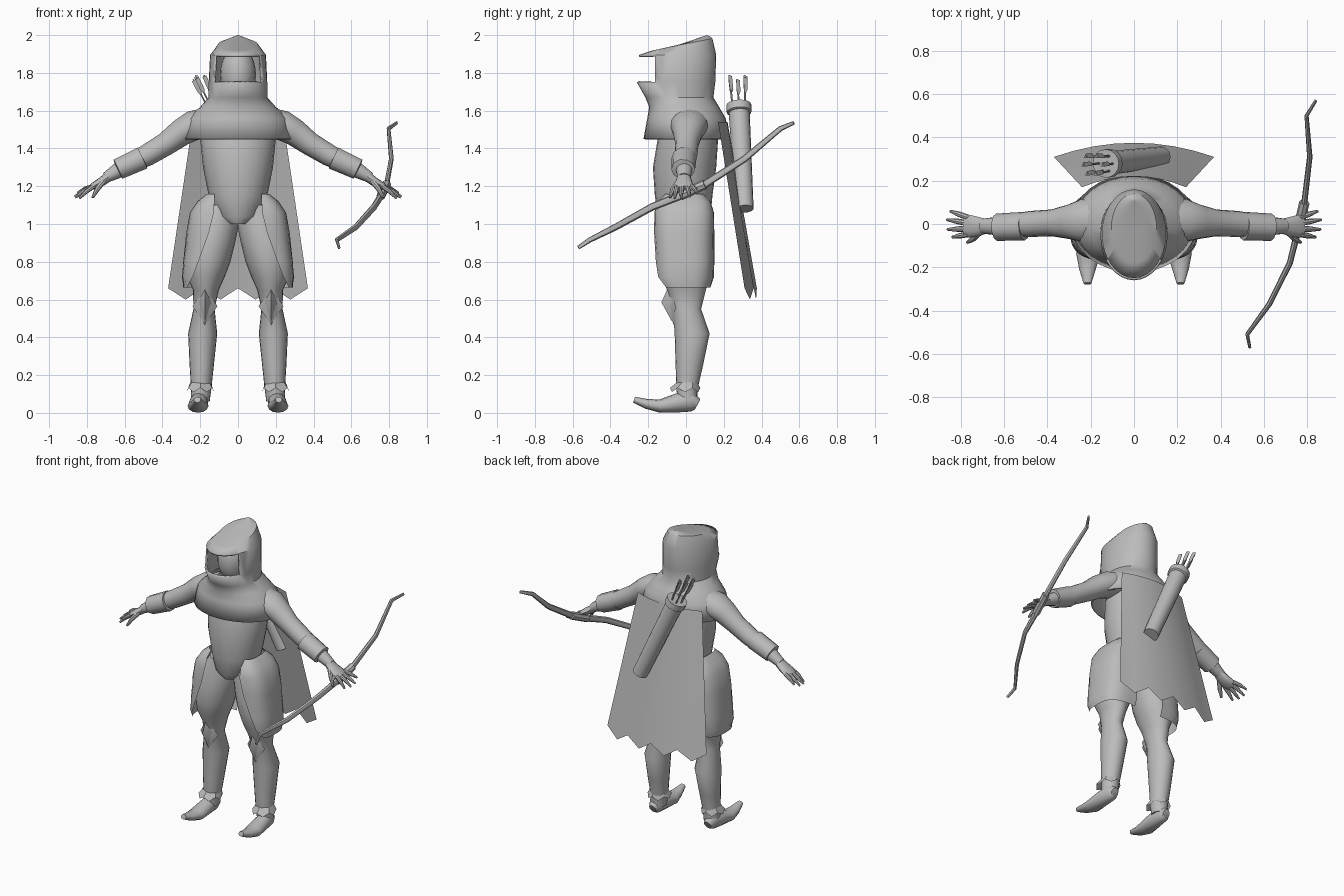
import bpy, bmesh, math
from mathutils import Vector

old = bpy.data.objects.get("Cube")
if old:
    bpy.data.objects.remove(old, do_unlink=True)

grey = bpy.data.materials.new("plain_grey")
grey.use_nodes = True
grey.diffuse_color = (0.5, 0.5, 0.5, 1)
grey.node_tree.nodes["Principled BSDF"].inputs["Base Color"].default_value = (0.5, 0.5, 0.5, 1)
parts = []


def finish(name, bm, fix=True):
    if fix:
        bmesh.ops.recalc_face_normals(bm, faces=bm.faces)
    mesh = bpy.data.meshes.new(name)
    bm.to_mesh(mesh)
    bm.free()
    mesh.materials.append(grey)
    ob = bpy.data.objects.new(name, mesh)
    bpy.context.collection.objects.link(ob)
    parts.append(ob)
    return ob


def skin(rings, closed=True, caps=True):
    """Join rings of points into a surface."""
    bm = bmesh.new()
    rows = [[bm.verts.new(p) for p in ring] for ring in rings]
    n = len(rows[0])
    for a, b in zip(rows, rows[1:]):
        for i in range(n if closed else n - 1):
            j = (i + 1) % n
            bm.faces.new((a[i], a[j], b[j], b[i]))
    if caps and closed:
        bm.faces.new(rows[0][::-1])
        bm.faces.new(rows[-1])
    return bm


def ellipse(cx, front, back, z, rx, n=24, tilt=0):
    """Level ring between two depths; tilt raises its back."""
    cy, ry = (front + back) / 2, (back - front) / 2
    turn = [2 * math.pi * i / n for i in range(n)]
    return [Vector((cx + rx * math.cos(t), cy + ry * math.sin(t), z + tilt * ry * math.sin(t))) for t in turn]


def tube(name, path, side=1, hint=(0, 1, 0), n=12):
    """Rod through (x, y, z, half width along hint, half height)."""
    pts = [Vector((p[0] * side, p[1], p[2])) for p in path]
    rings = []
    for i, p in enumerate(pts):
        d = (pts[min(i + 1, len(pts) - 1)] - pts[max(i - 1, 0)]).normalized()
        h = Vector(hint)
        u = (h - d * h.dot(d)).normalized()
        v = d.cross(u)
        turn = [2 * math.pi * k / n for k in range(n)]
        rings.append([p + u * path[i][3] * math.cos(t) + v * path[i][4] * math.sin(t) for t in turn])
    return finish(name, skin(rings))


# Hood and cowl: (front, back, z, half width, tilt)
hood_rings = [(-.225, .23, 1.45, .29, 0), (-.205, .21, 1.56, .265, 0), (-.195, .175, 1.62, .2, 0),
              (-.215, .145, 1.67, .155, 0), (-.26, .155, 1.75, .155, 0), (-.25, .16, 1.895, .148, 0),
              (-.18, .14, 1.95, .105, .2), (-.05, .125, 1.97, .05, .28), (.1, .112, 1.998, .006, .3)]
bm = skin([ellipse(0, f, b, z, rx, 32, t) for f, b, z, rx, t in hood_rings], caps=False)
bm.faces.new([v for v in bm.verts][-32:])
visor = [f for f in bm.faces if 1.75 < f.calc_center_median().z < 1.895]
geom = set(visor)
for f in visor:
    geom.update(f.verts, f.edges)
bmesh.ops.bisect_plane(bm, geom=list(geom), plane_co=(0, -.165, 0), plane_no=(0, 1, 0))
hole = [f for f in bm.faces if 1.75 < f.calc_center_median().z < 1.895 and f.calc_center_median().y < -.165]
bmesh.ops.delete(bm, geom=hole, context='FACES')
hood = finish("hood_and_cowl", bm)
shell = hood.modifiers.new("thickness", 'SOLIDIFY')
shell.thickness = .012

# Head inside the hood
bm = bmesh.new()
bmesh.ops.create_uvsphere(bm, u_segments=20, v_segments=14, radius=1)
bmesh.ops.scale(bm, vec=(.095, .11, .15), verts=bm.verts)
bmesh.ops.translate(bm, vec=(0, -.045, 1.79), verts=bm.verts)
finish("head", bm)

# Torso: (front, back, z, half width)
torso = [(-.08, .1, 1.62, .09), (-.12, .15, 1.54, .19), (-.15, .17, 1.45, .2), (-.175, .16, 1.3, .185),
         (-.165, .14, 1.15, .155), (-.15, .13, 1.04, .13), (-.13, .11, 1.0, .06)]
finish("torso", skin([ellipse(0, f, b, z, rx) for f, b, z, rx in torso]))

# Cape with a ragged hem
cols = [i / 4 - 1 for i in range(9)]
rows = []
for k in range(6):
    s = k / 5
    rows.append([Vector((c * (.24 + .13 * s), .22 + .155 * s - (.05 + .015 * s) * c * c,
                         1.54 - s * (.88 + .06 * (i % 2)))) for i, c in enumerate(cols)])
finish("cape", skin(rows, closed=False), fix=False)

# Legs: (centre x, front, back, z, half width)
leg = [(.09, -.11, .11, 1.1, .09), (.12, -.13, .12, 1.0, .125), (.145, -.145, .125, .9, .13),
       (.16, -.145, .13, .8, .12), (.17, -.13, .125, .72, .1), (.17, -.1, .105, .65, .068),
       (.18, -.07, .08, .55, .056), (.187, -.06, .125, .42, .077), (.192, -.055, .09, .25, .064),
       (.195, -.05, .06, .12, .053), (.2, -.045, .06, .06, .05)]
# Tunic skirt: (z, outer x, depth, front edge x)
skirt = [(1.16, .165, .1, .125), (1.12, .215, .14, .125), (1.06, .255, .158, .128), (.95, .275, .16, .155),
         (.8, .29, .16, .21), (.72, .297, .158, .24), (.665, .29, .14, .268)]
arm = [(.14, .02, 1.54, .1, .08), (.24, .015, 1.52, .1, .08), (.3, .01, 1.485, .08, .072), (.38, .005, 1.425, .062, .062),
       (.48, 0, 1.365, .06, .058), (.56, -.005, 1.325, .052, .05), (.64, -.01, 1.28, .042, .04), (.7, -.01, 1.245, .034, .028)]
cuff = [(.505, -.01, 1.35, .056, .056), (.507, -.01, 1.349, .066, .064), (.635, -.015, 1.29, .063, .058),
        (.637, -.015, 1.289, .05, .045)]
palm = [(.68, -.01, 1.255, .033, .027), (.72, -.012, 1.225, .045, .024), (.76, -.01, 1.203, .052, .02),
        (.785, -.008, 1.19, .045, .012)]
fingers = [(.85, .06, 1.165), (.865, .02, 1.145), (.862, -.025, 1.14), (.84, -.06, 1.135)]
boot = [(.205, .062, .045, .025, .03), (.205, .03, .062, .045, .055), (.208, -.05, .052, .05, .05),
        (.212, -.14, .036, .055, .035), (.215, -.21, .048, .038, .026), (.215, -.275, .07, .018, .016)]

for side, word in ((1, "left"), (-1, "right")):
    finish(word + "_leg", skin([ellipse(cx * side, f, b, z, rx, 20) for cx, f, b, z, rx in leg]))

    # Open skirt panel wrapping the hip
    rings = []
    for z, outer, depth, edge in skirt:
        rx = outer - .1
        start = -math.acos(((edge - .1) / rx) ** (1 / .65))
        ring = []
        for i in range(15):
            t = start + (1.6 - start) * i / 14
            c, s = max(math.cos(t), 0), math.sin(t)
            ring.append(Vector((side * (.1 + rx * c ** .65), math.copysign(abs(s) ** .65, s) * depth - .01, z)))
        rings.append(ring)
    panel = finish(word + "_skirt_panel", skin(rings, closed=False), fix=False)

    # Knee guard: raised diamond over a flat pointed plate
    for label, wide, tall, y, z, deep in (("knee_plate", .066, .1, -.075, .565, .03),
                                          ("knee_diamond", .042, .09, -.085, .575, .045)):
        bm = bmesh.new()
        loop = [bm.verts.new((side * .175 + x * wide, y + yy, z + h * tall))
                for x, h, yy in ((1, 0, .02), (0, 1, -.01), (-1, 0, .02), (0, -1, .01))]
        tip = bm.verts.new((side * .175, y - deep, z + .01))
        for a, b in zip(loop, loop[1:] + loop[:1]):
            bm.faces.new((a, b, tip))
        bm.faces.new(loop[::-1])
        finish(word + "_" + label, bm)

    # Boot and flared, notched ankle cuff
    tube(word + "_boot", boot, side, hint=(1, 0, 0))
    flare = [ellipse(.198 * side, -.05, .062, .16, .055, 12), ellipse(.2 * side, -.085, .075, .11, .072, 12)]
    for i, p in enumerate(flare[1]):
        p.z += .022 * (i % 2)
    finish(word + "_ankle_cuff", skin(flare, caps=False))

    # Arm, bracer, hand
    tube(word + "_arm", arm, side, n=16)
    tube(word + "_bracer", cuff, side, n=10)
    tube(word + "_palm", palm, side)
    for i, (x, y, z) in enumerate(fingers):
        y0 = .03 - .026 * i
        tube(f"{word}_finger_{i + 1}", [(.765, y0, 1.2, .013, .013), ((.765 + x) / 2, (y0 + y) / 2, (1.21 + z) / 2, .013, .012),
                                        (x, y, z, .006, .006)], side, n=8)
    tube(word + "_thumb", [(.71, -.035, 1.23, .016, .016), (.745, -.07, 1.185, .014, .014),
                           (.77, -.085, 1.14, .007, .007)], side, n=8)

# Quiver with a raised rim and arrows, slanted across the back
top, low = Vector((-.125, .28, 1.62)), Vector((.125, .31, 1.08))


def along(s, r, dx=0, dy=0):
    p = top.lerp(low, s)
    return (p.x + dx, p.y + dy, p.z, r, r)


tube("quiver", [along(0, .056), along(1, .048)], n=16)
tube("quiver_rim", [along(-.02, .05), along(-.02, .066), along(.05, .066), along(.06, .056)], n=16)
for i in range(6):
    dx, dy = .034 * math.cos(i * 1.047), .036 * math.sin(i * 1.047)
    end = -.27 - .02 * (i % 3)
    tube(f"arrow_{i + 1}", [along(.1, .005, dx, dy), along(end, .005, dx * 1.3, dy * 1.3)], n=6)
    tube(f"arrow_feather_{i + 1}", [along(end + .16, .003, dx * 1.2, dy * 1.2), along(end + .12, .013, dx * 1.2, dy * 1.2),
                                    along(end + .01, .013, dx * 1.3, dy * 1.3)], n=3)

# Bow held in the left hand
bow = [(.84, .57, 1.535), (.797, .5, 1.505), (.812, .31, 1.345), (.787, .1, 1.21), (.757, -.03, 1.15),
       (.72, -.18, 1.09), (.625, -.37, .985), (.523, -.51, .915), (.535, -.57, .875)]
width = [.01, .014, .018, .02, .022, .02, .018, .014, .01]
tube("bow", [p + (w, w * .7) for p, w in zip(bow, width)], hint=(0, 0, 1), n=8)
tube("bow_grip", [bow[i] + (.026, .024) for i in (3, 4)], hint=(0, 0, 1), n=8)

# Smooth shading with sharp edges kept
bpy.ops.object.select_all(action='DESELECT')
for ob in parts:
    ob.select_set(True)
bpy.context.view_layer.objects.active = parts[0]
bpy.ops.object.shade_smooth_by_angle(angle=math.radians(40))
